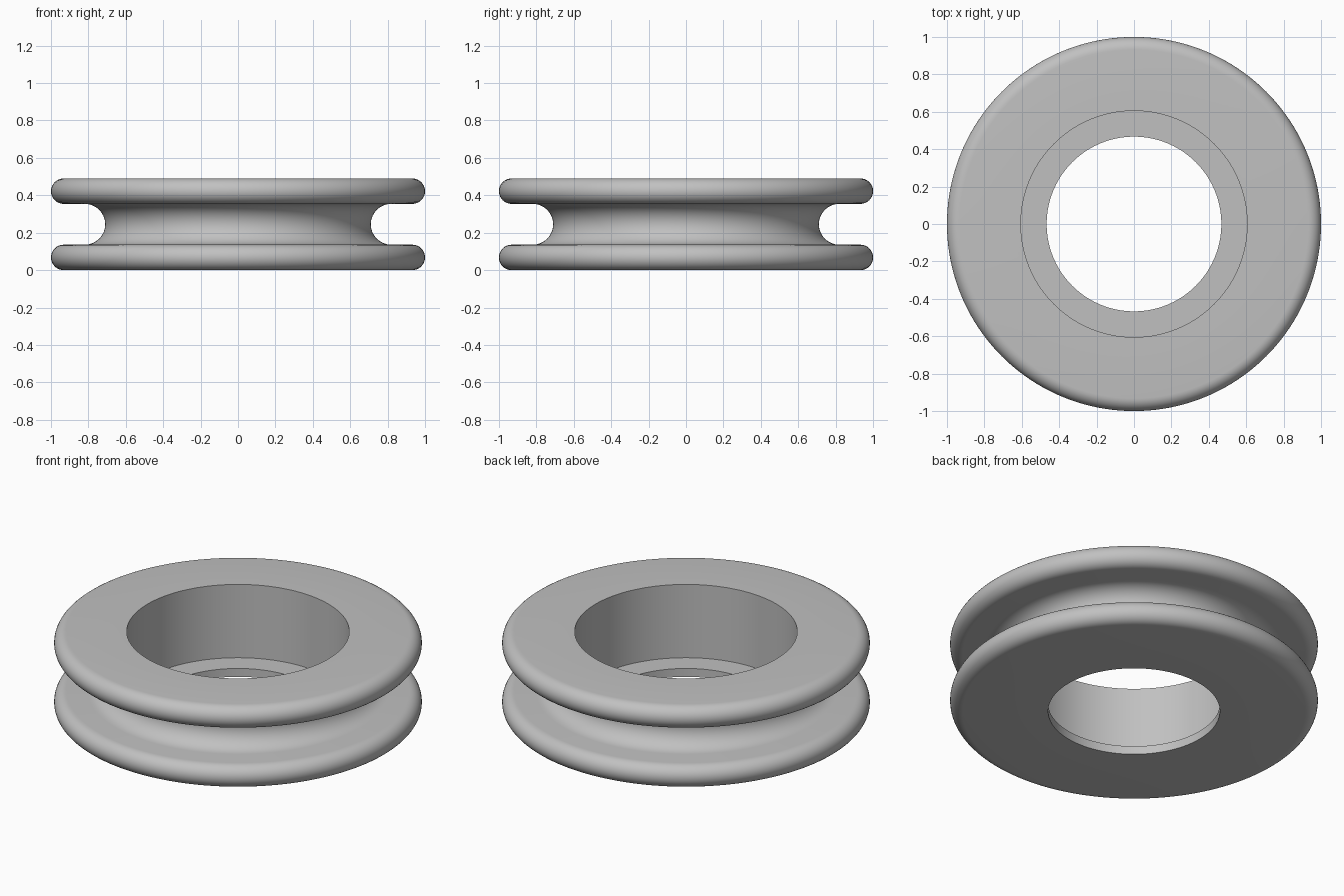
import bpy
import bmesh
from math import sin, cos, pi, radians

cube = bpy.data.objects.get("Cube")
if cube:
    bpy.data.objects.remove(cube, do_unlink=True)

HEIGHT = 0.49      # overall thickness
FLANGE = 0.136     # thickness of each rim
LEDGE = 0.05       # height of the inner lip
BORE, HOLE = 0.605, 0.467
SEGMENTS = 160


def arc(cx, cz, radius, start, end, steps=16):
    """Points (radius, height) along an arc, angles in degrees."""
    angles = [radians(start + (end - start) * i / steps) for i in range(steps + 1)]
    return [(cx + radius * cos(a), cz + radius * sin(a)) for a in angles]


# Closed cross-section: stepped bore, rounded rims and a round groove
rim = FLANGE / 2
groove = HEIGHT / 2 - FLANGE
profile = [(HOLE, LEDGE), (HOLE, 0)]
profile += arc(1 - rim, rim, rim, -90, 90)
profile += arc(0.71 + groove, HEIGHT / 2, groove, 270, 90)
profile += arc(1 - rim, HEIGHT - rim, rim, -90, 90)
profile += [(BORE, HEIGHT), (BORE, LEDGE)]

# Revolve the cross-section
bm = bmesh.new()
verts = [bm.verts.new((r, 0, z)) for r, z in profile]
edges = [bm.edges.new((v, verts[i - 1])) for i, v in enumerate(verts)]
bmesh.ops.spin(bm, geom=verts + edges, cent=(0, 0, 0), axis=(0, 0, 1),
               angle=2 * pi, steps=SEGMENTS)
bmesh.ops.remove_doubles(bm, verts=bm.verts, dist=0.0001)
bmesh.ops.recalc_face_normals(bm, faces=bm.faces)
mesh = bpy.data.meshes.new("grooved_wheel")
bm.to_mesh(mesh)
bm.free()

wheel = bpy.data.objects.new("grooved_wheel", mesh)
bpy.context.collection.objects.link(wheel)

# Plain grey material
grey = bpy.data.materials.new("plain_grey")
grey.use_nodes = True
colour = (0.53, 0.53, 0.53, 1)
grey.diffuse_color = colour
grey.node_tree.nodes["Principled BSDF"].inputs["Base Color"].default_value = colour
mesh.materials.append(grey)

# Smooth curves, crisp bore edges
bpy.ops.object.select_all(action="DESELECT")
wheel.select_set(True)
bpy.context.view_layer.objects.active = wheel
bpy.ops.object.shade_smooth_by_angle(angle=radians(30))
